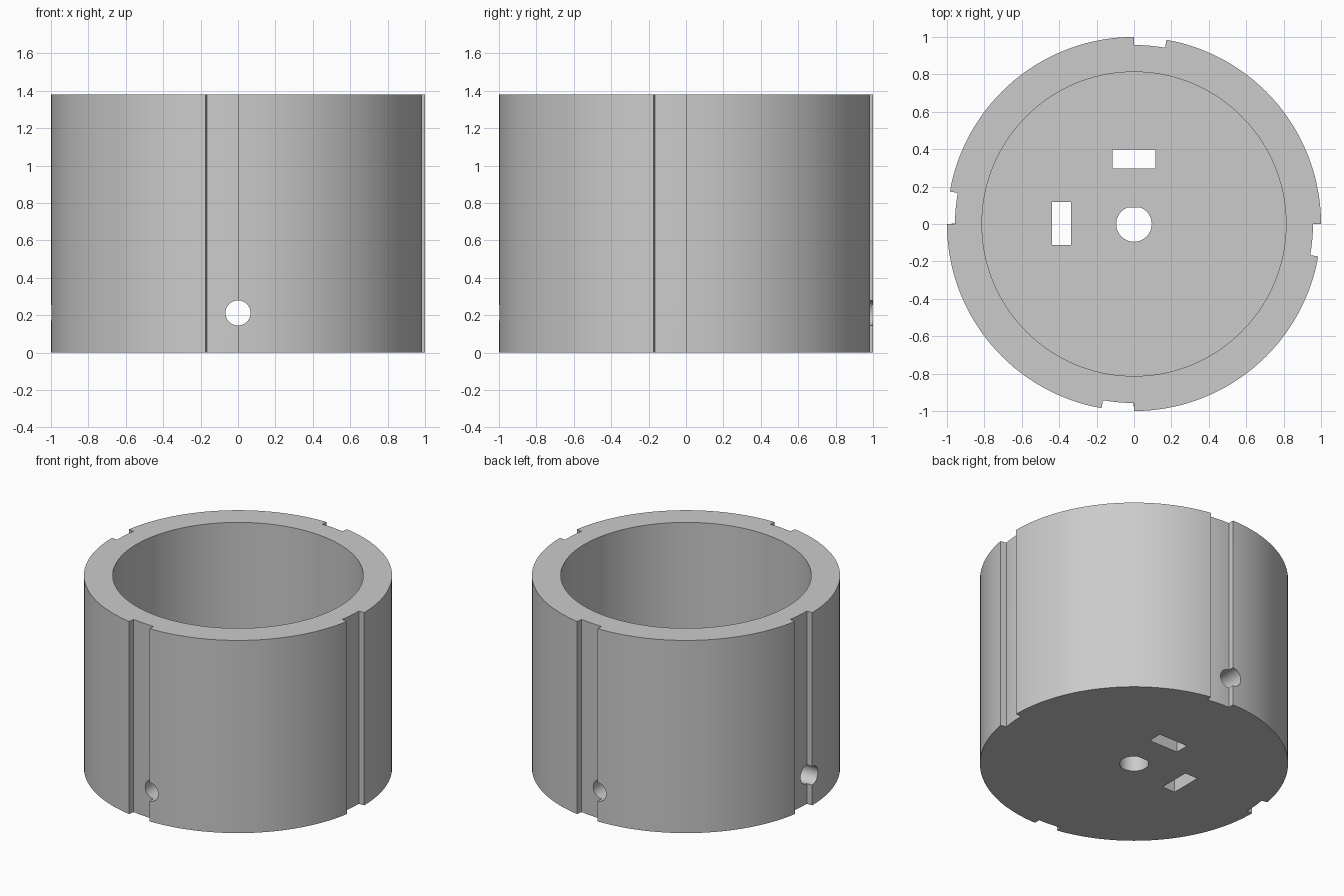
import bpy, bmesh, math
from mathutils import Matrix

old = bpy.data.objects.get("Cube")
if old:
    bpy.data.objects.remove(old, do_unlink=True)

HEIGHT, FLOOR = 1.38, 0.13
OUTER, GROOVE, INNER = 1.0, 0.957, 0.813

grey = bpy.data.materials.new("plain grey")
grey.use_nodes = True
grey.diffuse_color = (0.6, 0.6, 0.6, 1)
grey.node_tree.nodes["Principled BSDF"].inputs["Base Color"].default_value = (0.6, 0.6, 0.6, 1)


def prism(name, outline, z0, z1, matrix=None):
    """Extrude a flat outline from z0 to z1."""
    bm = bmesh.new()
    face = bm.faces.new([bm.verts.new((x, y, z0)) for x, y in outline])
    top = bmesh.ops.extrude_face_region(bm, geom=[face])
    verts = [v for v in top["geom"] if isinstance(v, bmesh.types.BMVert)]
    bmesh.ops.translate(bm, vec=(0, 0, z1 - z0), verts=verts)
    if matrix:
        bm.transform(matrix)
    bmesh.ops.recalc_face_normals(bm, faces=bm.faces)
    mesh = bpy.data.meshes.new(name)
    bm.to_mesh(mesh)
    bm.free()
    mesh.materials.append(grey)
    obj = bpy.data.objects.new(name, mesh)
    bpy.context.scene.collection.objects.link(obj)
    return obj


def circle(r, n):
    return [(r * math.cos(i * math.tau / n), r * math.sin(i * math.tau / n)) for i in range(n)]


def box(x, y, w, d):
    return [(x + sx * w / 2, y + sy * d / 2) for sx, sy in ((-1, -1), (1, -1), (1, 1), (-1, 1))]


# Outer wall outline with a ten degree groove before each quarter turn
outline = []
for quarter in range(4):
    start = quarter * 90
    steps = [(OUTER, i * 2.5) for i in range(33)] + [(GROOVE, 80 + i * 2.5) for i in range(5)]
    for r, a in steps:
        angle = math.radians(start + a)
        outline.append((r * math.cos(angle), r * math.sin(angle)))
cup = prism("cup_body", outline, 0, HEIGHT)

# Shaft hole with one flat side
shaft = [(x, min(y, 0.087)) for x, y in circle(0.095, 48)]

# Cutters: cavity, floor openings and cross holes through the wall
lift = Matrix.Translation((0, 0, 0.212))
cutters = [
    prism("cavity_cutter", circle(INNER, 144), FLOOR, HEIGHT + 0.2),
    prism("shaft_hole_cutter", shaft, -0.1, FLOOR + 0.1),
    prism("back_slot_cutter", box(0, 0.347, 0.23, 0.102), -0.1, FLOOR + 0.1),
    prism("side_slot_cutter", box(-0.387, 0.003, 0.102, 0.23), -0.1, FLOOR + 0.1),
]
for axis in "XY":
    turn = Matrix.Rotation(math.pi / 2, 4, axis)
    for side, (z0, z1) in (("near", (-1.2, -0.6)), ("far", (0.6, 1.2))):
        cutters.append(prism(f"{axis.lower()}_{side}_hole_cutter", circle(0.067, 40), z0, z1, lift @ turn))

bpy.context.view_layer.objects.active = cup
for cutter in cutters:
    mod = cup.modifiers.new(cutter.name, "BOOLEAN")
    mod.operation = "DIFFERENCE"
    mod.solver = "EXACT"
    mod.object = cutter
    bpy.ops.object.modifier_apply(modifier=mod.name)
    bpy.data.objects.remove(cutter, do_unlink=True)

# Smooth round walls, crisp edges
bpy.ops.object.select_all(action="DESELECT")
cup.select_set(True)
bpy.ops.object.shade_smooth_by_angle(angle=math.radians(30))
